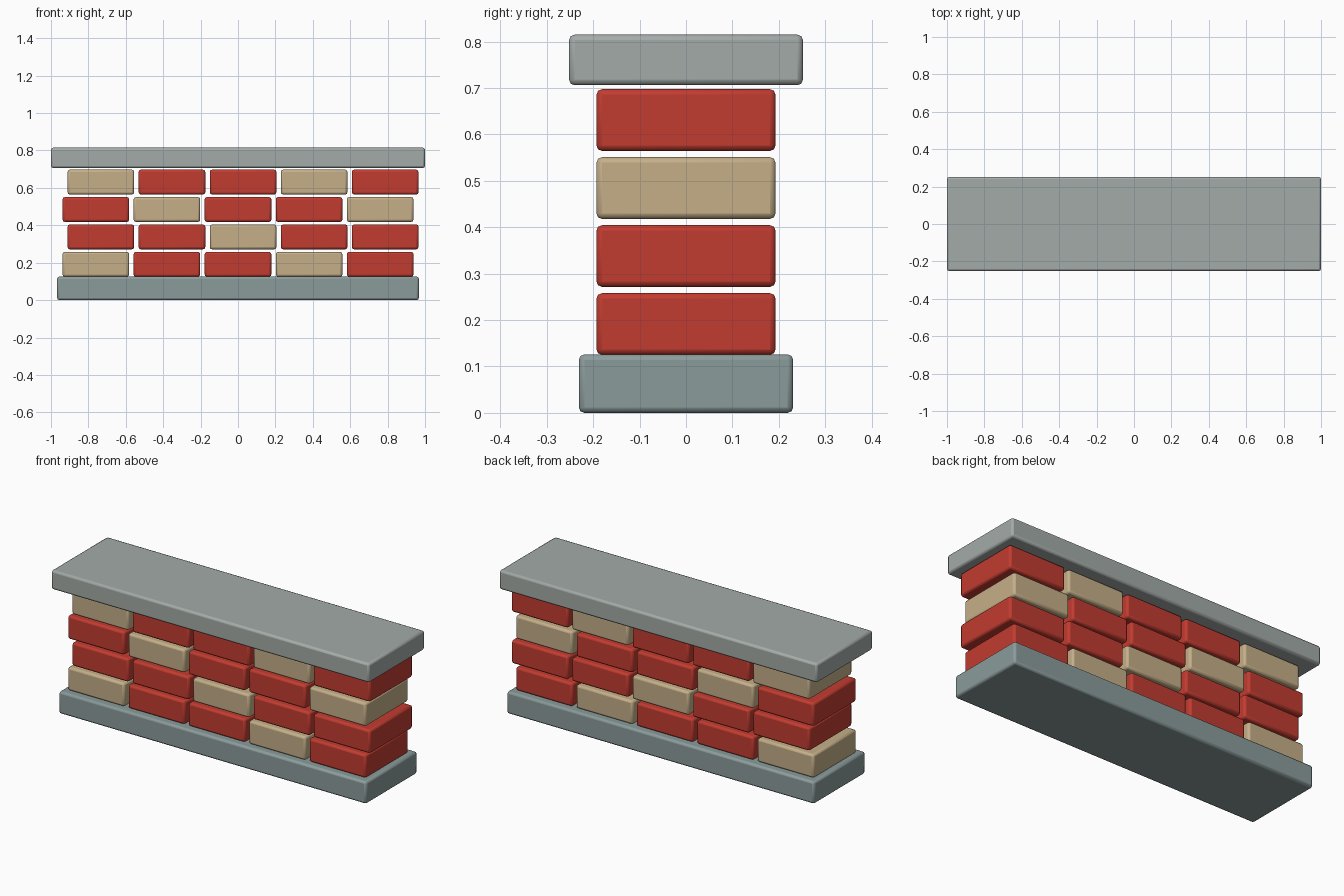
import bpy
import math

if "Cube" in bpy.data.objects:
    bpy.data.objects.remove(bpy.data.objects["Cube"])


def material(name, rgb):
    m = bpy.data.materials.new(name)
    m.diffuse_color = (*rgb, 1)
    m.use_nodes = True
    m.node_tree.nodes["Principled BSDF"].inputs["Base Color"].default_value = m.diffuse_color
    return m


RED = material("red_brick", (0.54, 0.045, 0.03))
TAN = material("tan_brick", (0.56, 0.43, 0.25))
BASE = material("base_stone", (0.26, 0.33, 0.33))
CAP = material("cap_stone", (0.37, 0.41, 0.39))


def block(name, x, z0, size, mat, bevel=0.012):
    """Softly bevelled block with its underside at z0."""
    bpy.ops.mesh.primitive_cube_add(size=1, location=(x, 0, z0 + size[2] / 2))
    o = bpy.context.object
    o.name = name
    o.scale = size
    bpy.ops.object.transform_apply(location=False, rotation=False, scale=True)
    mod = o.modifiers.new("soft_edges", 'BEVEL')
    mod.width = bevel
    mod.segments = 2
    o.data.materials.append(mat)
    bpy.ops.object.shade_smooth_by_angle(angle=math.radians(30))
    return o


# Base slab and overhanging cap
block("base_slab", 0, 0, (1.934, 0.462, 0.126), BASE)
block("cap_slab", 0, 0.706, (2.0, 0.504, 0.109), CAP)

# Four staggered courses of five full-depth bricks, with open joints
for row in range(4):
    shift = 0.027 if row % 2 else 0
    for col in range(5):
        mat = TAN if (row + col) % 3 == 0 else RED
        block(f"brick_{row + 1}_{col + 1}", (col - 2) * 0.38 + shift,
              0.125 + row * 0.1465, (0.356, 0.386, 0.133), mat)
